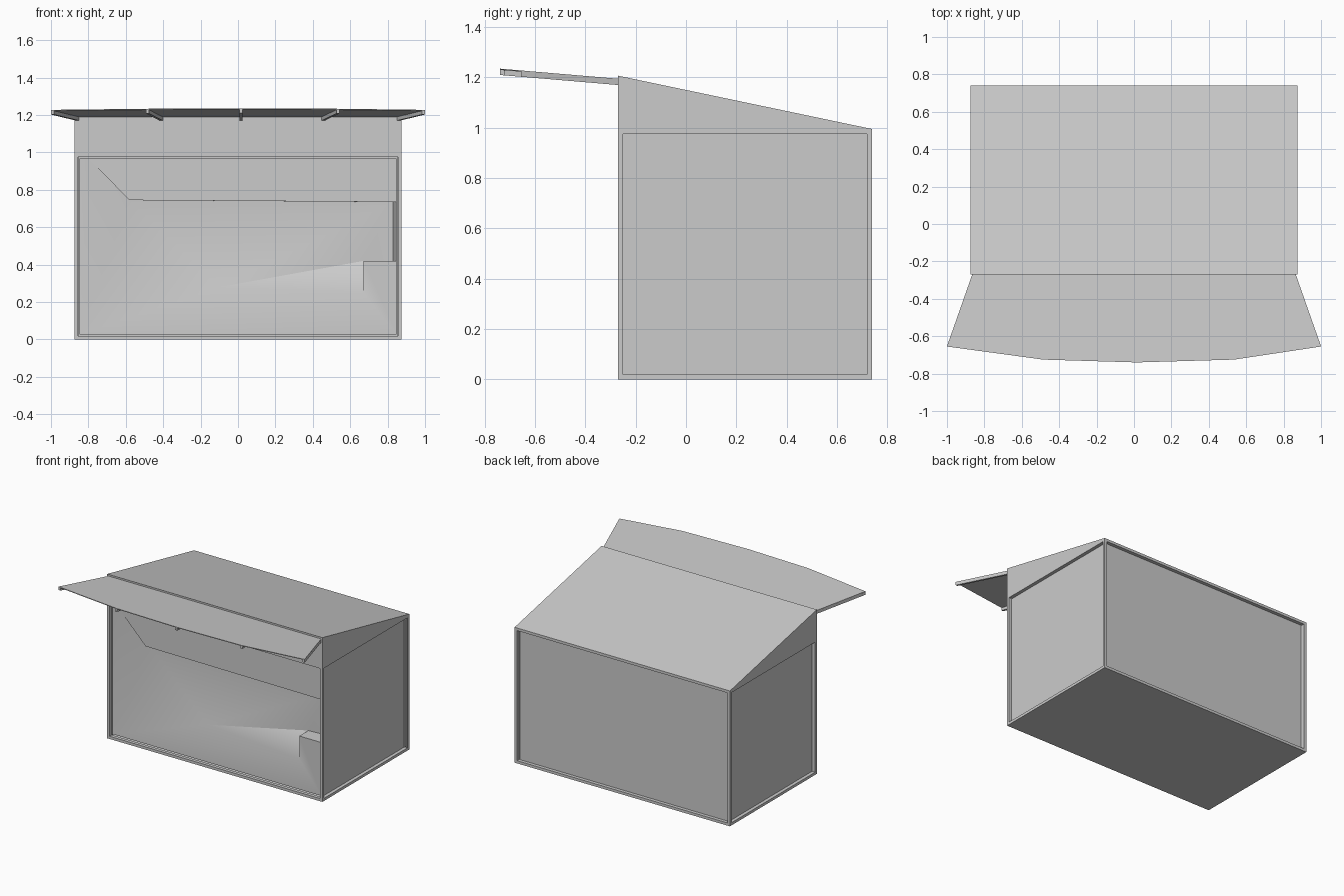
import bpy, bmesh
from mathutils import Vector

if "Cube" in bpy.data.objects:
    bpy.data.objects.remove(bpy.data.objects["Cube"])

W, Y0, Y1 = 0.875, -0.27, 0.74      # half width, front and back of the booth
Z_BACK, Z_FRONT = 0.995, 1.207
LIP = 0.025                          # depth of the recessed wall panels


def finish(name, bm):
    mesh = bpy.data.meshes.new(name)
    bm.to_mesh(mesh)
    bm.free()
    ob = bpy.data.objects.new(name, mesh)
    bpy.context.collection.objects.link(ob)
    return ob


def prism(name, lower, offset):
    """Closed solid: polygon swept along an offset vector."""
    bm = bmesh.new()
    a = [bm.verts.new(p) for p in lower]
    b = [bm.verts.new(Vector(p) + Vector(offset)) for p in lower]
    bm.faces.new(a)
    bm.faces.new(b[::-1])
    n = len(a)
    for i in range(n):
        bm.faces.new((a[i], b[i], b[(i + 1) % n], a[(i + 1) % n]))
    bmesh.ops.recalc_face_normals(bm, faces=bm.faces[:])
    return finish(name, bm)


# Booth walls: box with a recessed panel framed on each side
bm = bmesh.new()
bmesh.ops.create_cube(bm, size=1)
for v in bm.verts:
    v.co = (v.co.x * 2 * W,
            v.co.y * (Y1 - Y0) + (Y0 + Y1) / 2,
            (v.co.z + 0.5) * Z_BACK)
bm.normal_update()
walls = [f for f in bm.faces if abs(f.normal.z) < 0.5]
top = [f for f in bm.faces if f.normal.z > 0.5]
bmesh.ops.inset_individual(bm, faces=walls, thickness=0.028)
for f in walls:
    n = f.normal.copy()
    ext = bmesh.ops.extrude_discrete_faces(bm, faces=[f])["faces"]
    bmesh.ops.translate(bm, verts=ext[0].verts[:], vec=-n * LIP)
bm.normal_update()
front = [f for f in bm.faces
         if f.normal.y < -0.9 and f.calc_center_median().y > Y0 + 0.01]
bmesh.ops.delete(bm, geom=front + top, context='FACES')
finish("booth_walls", bm)

# Sloping roof wedge
prism("roof", [(-W, Y0, Z_BACK), (-W, Y1, Z_BACK), (-W, Y0, Z_FRONT)], (2 * W, 0, 0))

# Dented front panel: x, depth behind the front, z
pts = [(-.847, LIP, .967), (-.80, LIP, .967), (.847, LIP, .967),
       (-.58, LIP, .745), (.847, LIP, .735),
       (-.58, .06, .745), (.83, .14, .735), (.83, .14, .42),
       (.847, LIP, .42), (.67, LIP, .42), (.67, .13, .42),
       (.67, LIP, .25), (-.847, LIP, .028), (.847, LIP, .028),
       (-.1, .07, .28)]
faces = [(1, 3, 4, 2), (3, 5, 6, 4), (1, 5, 3), (4, 6, 7, 8), (9, 10, 7, 8),
         (9, 11, 13, 8), (9, 10, 11), (0, 12, 1), (1, 12, 5), (5, 12, 14),
         (5, 14, 6), (6, 14, 10), (6, 10, 7), (10, 14, 11), (14, 12, 11),
         (11, 12, 13)]
bm = bmesh.new()
vs = [bm.verts.new((x, Y0 + d, z)) for x, d, z in pts]
for f in faces:
    bm.faces.new([vs[i] for i in f])
bmesh.ops.recalc_face_normals(bm, faces=bm.faces[:])
bm.faces.ensure_lookup_table()
if bm.faces[0].normal.y > 0:
    bmesh.ops.reverse_faces(bm, faces=bm.faces[:])
panel = finish("front_panel", bm)
bpy.context.view_layer.objects.active = panel
panel.select_set(True)
bpy.ops.object.shade_smooth_by_angle()
panel.select_set(False)


# Awning sheet, rising gently outwards
def slope(x, y, drop=0.0):
    return (x, y, 1.19 + (Y0 - y) * 0.085 - drop)


inner = [-.865, -.41, .015, .455, .865]
outer = [(-1, -.655), (-.485, -.725), (.015, -.74), (.535, -.725), (1, -.655)]
prism("awning_sheet",
      [slope(x, y) for x, y in outer] + [slope(.865, Y0), slope(-.865, Y0)],
      (0, 0, 0.005))

# Ribs under the awning
for i, (xi, (xo, yo)) in enumerate(zip(inner, outer)):
    s = (0.016, 0, 0, 0, -0.016)[i]     # edge ribs grow inwards
    a, b = (0, s) if s else (-.008, .008)
    prism("awning_rib",
          [slope(xi + a, Y0, .02), slope(xi + b, Y0, .02),
           slope(xo + b, yo + 0.001, .02), slope(xo + a, yo + 0.001, .02)],
          (0, 0, 0.02))
